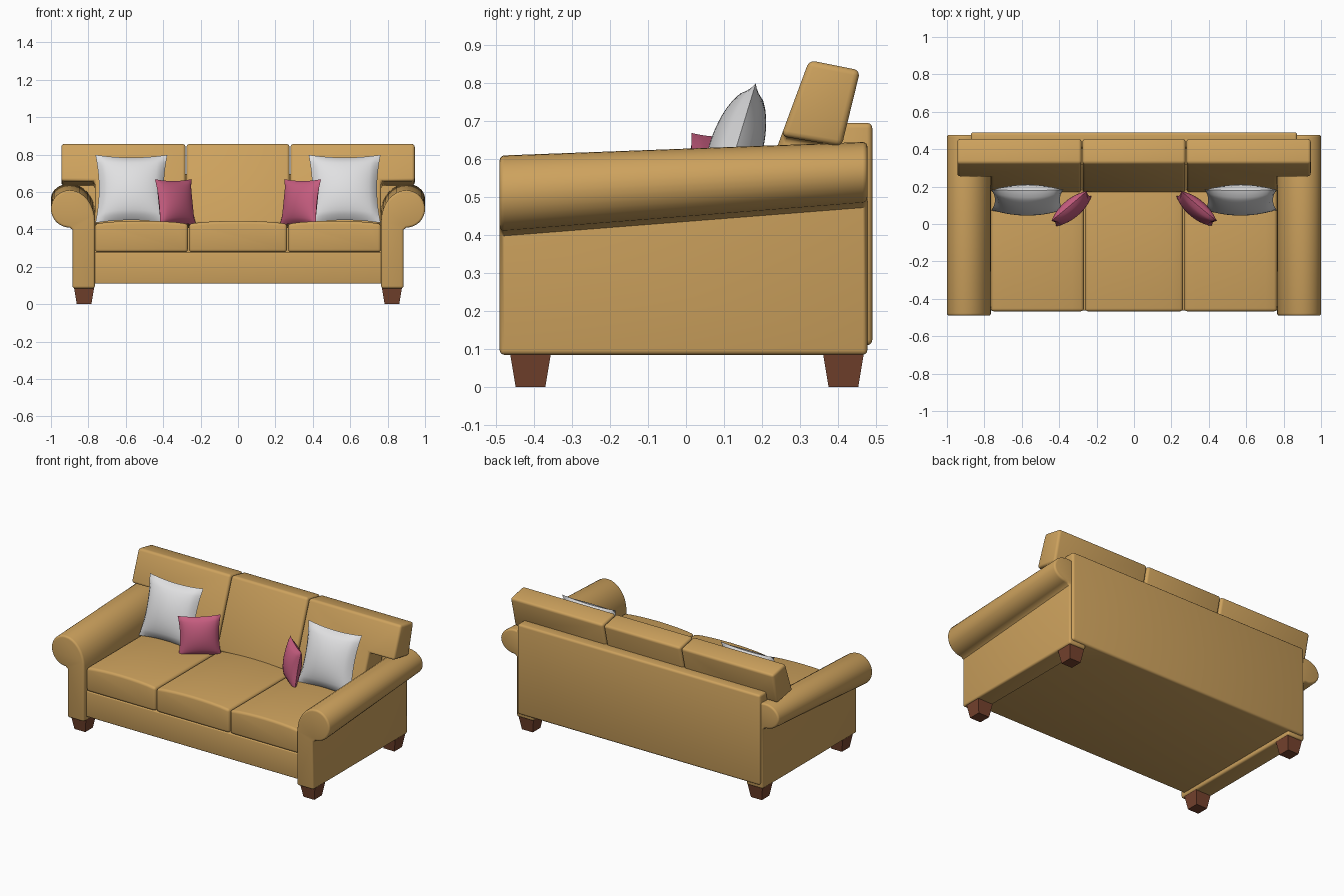
import bpy, bmesh
from math import sin, cos, pi, radians
from mathutils import Matrix, Vector

if "Cube" in bpy.data.objects:
    bpy.data.objects.remove(bpy.data.objects["Cube"])


def material(name, rgb):
    m = bpy.data.materials.new(name)
    m.use_nodes = True
    m.diffuse_color = (*rgb, 1)
    m.node_tree.nodes["Principled BSDF"].inputs["Base Color"].default_value = (*rgb, 1)
    return m


TAN = material("tan fabric", (0.61, 0.36, 0.11))
WHITE = material("white fabric", (0.75, 0.75, 0.76))
PINK = material("pink fabric", (0.57, 0.11, 0.215))
WOOD = material("brown wood", (0.18, 0.056, 0.027))


def finish(name, bm, mat, angle=40):
    bmesh.ops.recalc_face_normals(bm, faces=bm.faces)
    mesh = bpy.data.meshes.new(name)
    bm.to_mesh(mesh)
    bm.free()
    mesh.materials.append(mat)
    ob = bpy.data.objects.new(name, mesh)
    bpy.context.collection.objects.link(ob)
    bpy.ops.object.select_all(action="DESELECT")
    ob.select_set(True)
    bpy.context.view_layer.objects.active = ob
    bpy.ops.object.shade_smooth_by_angle(angle=radians(angle))
    return ob


def loft(name, rings, mat, bevel=0.0):
    """Skin between two matching outlines, cap them and round the hard edges."""
    bm = bmesh.new()
    a, b = [[bm.verts.new(p) for p in ring] for ring in rings]
    n = len(a)
    for i in range(n):
        j = (i + 1) % n
        bm.faces.new((a[i], a[j], b[j], b[i]))
    bm.faces.new(a)
    bm.faces.new(b)
    bmesh.ops.recalc_face_normals(bm, faces=bm.faces)
    if bevel:
        hard = [e for e in bm.edges if e.calc_face_angle(0) > 0.9]
        bmesh.ops.bevel(bm, geom=hard, offset=bevel, segments=3, profile=0.5,
                        affect="EDGES", clamp_overlap=True)
    return finish(name, bm, mat)


def box(name, x, y, z, mat, bevel):
    ring = [(x[0], z[0]), (x[1], z[0]), (x[1], z[1]), (x[0], z[1])]
    return loft(name, [[(px, py, pz) for px, pz in ring] for py in y], mat, bevel)


# Base and back frame
box("base", (-0.775, 0.775), (-0.462, 0.475), (0.11, 0.277), TAN, 0.006)
box("back_frame", (-0.872, 0.872), (0.405, 0.49), (0.11, 0.695), TAN, 0.014)


# Rolled arms, higher and slimmer towards the back
def arm_outline(s, y, cz, r):
    pts = [(0.885, 0.085), (0.765, 0.085), (0.765, cz - 0.07)]
    for i in range(1, 8):
        a = pi - i * pi / 16
        pts.append((0.9 + 0.135 * cos(a), cz - 0.07 + (r + 0.07) * sin(a)))
    for i in range(17):
        a = pi / 2 - i * pi / 16
        pts.append((0.9 + 0.1 * cos(a), cz + r * sin(a)))
    pts.append((0.885, cz - r - 0.012))
    return [(s * x, y, z) for x, z in pts]


for side, s in (("left", 1), ("right", -1)):
    loft(side + "_arm", [arm_outline(s, -0.49, 0.509, 0.1),
                         arm_outline(s, 0.477, 0.565, 0.08)], TAN, 0.012)

# Seat cushions with a crowned top
for name, x0, x1 in (("right", -0.765, -0.268), ("middle", -0.262, 0.262), ("left", 0.268, 0.765)):
    top = [(x1 + (x0 - x1) * i / 8, 0.43 + 0.016 * sin(pi * i / 8) ** 0.7) for i in range(9)]
    ring = [(x0, 0.278), (x1, 0.278)] + top
    loft(name + "_seat_cushion", [[(x, y, z) for x, z in ring] for y in (-0.467, 0.32)], TAN, 0.016)


# Leaning back cushions, the outer ones with an ear over the arm
def back_cushion(name, ring):
    front = [(x, 0.165 + 0.37 * (z - 0.43), z) for x, z in ring]
    back = [(x, 0.353 + 0.245 * (z - 0.43), z - 0.027) for x, z in ring]
    loft(name, [front, back], TAN, 0.016)


back_cushion("middle_back_cushion", [(-0.275, 0.43), (0.275, 0.43), (0.275, 0.86), (-0.275, 0.86)])
for side, s in (("left", 1), ("right", -1)):
    back_cushion(side + "_back_cushion",
                 [(s * x, z) for x, z in ((0.281, 0.43), (0.765, 0.43), (0.765, 0.66),
                                          (0.945, 0.66), (0.945, 0.86), (0.281, 0.86))])


# Throw pillows: puffed squares with pulled-out corners
def pillow(name, size, thick, place, mat):
    bm = bmesh.new()
    for f in (-1, 1):
        grid = bmesh.ops.create_grid(bm, x_segments=16, y_segments=16, size=1)
        for v in grid["verts"]:
            u, w = v.co.x, v.co.y
            puff = max(0, (1 - u * u) * (1 - w * w)) ** 0.55
            v.co = Vector((u * (1 - 0.1 * (1 - w * w)) * size[0] / 2, f * puff * thick / 2,
                           w * (1 - 0.08 * (1 - u * u)) * size[1] / 2))
    bmesh.ops.remove_doubles(bm, verts=bm.verts, dist=0.0005)
    bmesh.ops.transform(bm, matrix=place, verts=bm.verts)
    finish(name, bm, mat, 60)


def placed(loc, turn, lean):
    return (Matrix.Translation(loc) @ Matrix.Rotation(radians(turn), 4, "Z")
            @ Matrix.Rotation(radians(-lean), 4, "X"))


for side, s in (("left", 1), ("right", -1)):
    pillow(side + "_large_pillow", (0.385, 0.38), 0.14,
           placed((s * 0.57, 0.128, 0.617), 0, 17), WHITE)
    pillow(side + "_small_pillow", (0.255, 0.25), 0.095,
           placed((s * 0.334, 0.082, 0.545), -40 * s, 9), PINK)

# Tapered legs
for side, s in (("left", 1), ("right", -1)):
    for end, cy in (("front", -0.409), ("back", 0.414)):
        rings = [[(s * 0.823 + h * i, cy + h * j, z)
                  for i, j in ((-1, -1), (1, -1), (1, 1), (-1, 1))]
                 for h, z in ((0.039, 0), (0.054, 0.09))]
        loft(end + "_" + side + "_leg", rings, WOOD)
